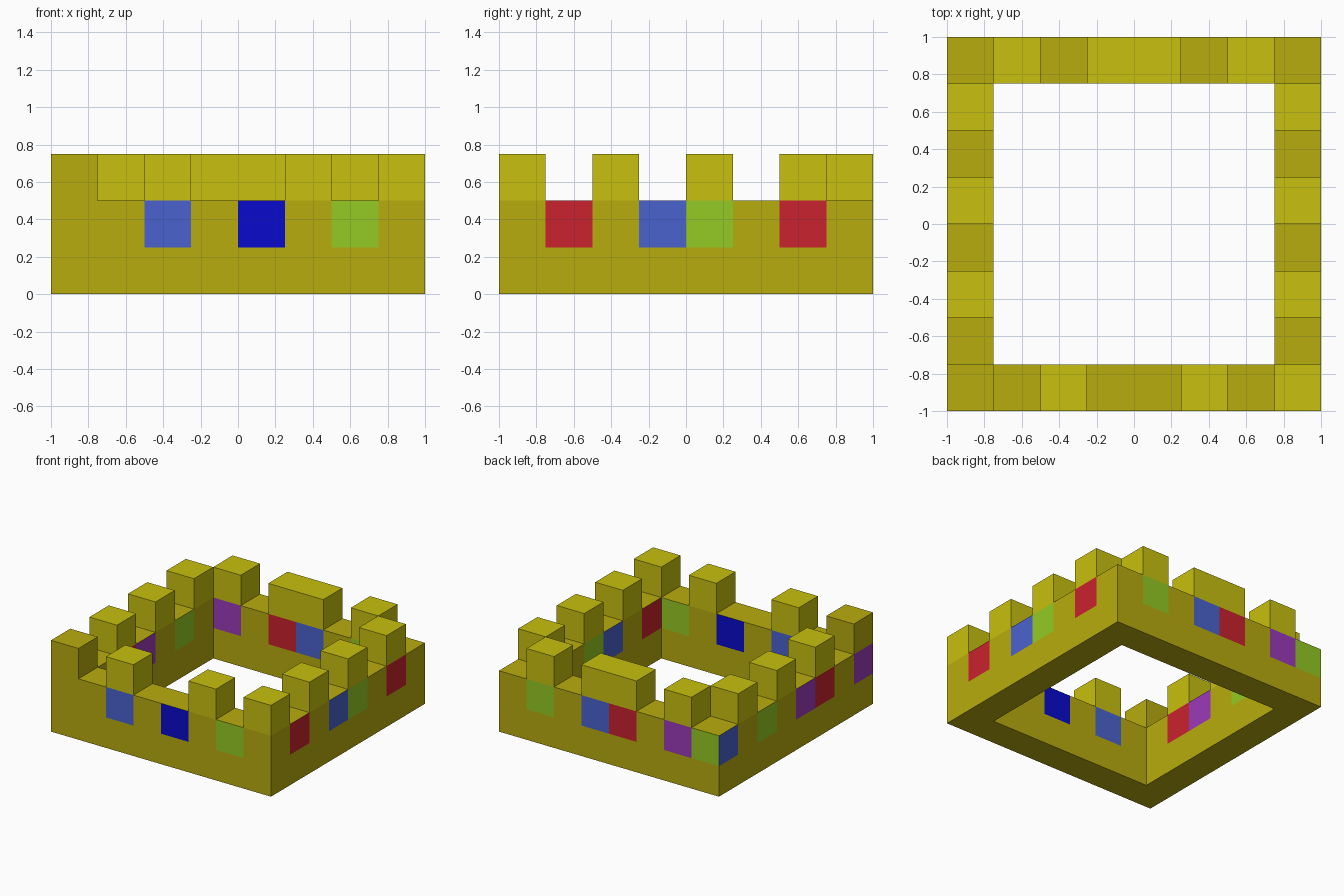
import bpy
import bmesh
from mathutils import Vector

cube = bpy.data.objects.get("Cube")
if cube:
    bpy.data.objects.remove(cube, do_unlink=True)

CELL = 0.25


def material(name, rgb):
    """Flat colour given as 0-255 sRGB, stored as linear."""
    lin = [((c / 255 + 0.055) / 1.055) ** 2.4 if c > 10 else c / 255 / 12.92 for c in rgb]
    mat = bpy.data.materials.new(name)
    mat.use_nodes = True
    mat.diffuse_color = (*lin, 1)
    bsdf = mat.node_tree.nodes["Principled BSDF"]
    bsdf.inputs["Base Color"].default_value = (*lin, 1)
    bsdf.inputs["Roughness"].default_value = 0.8
    return mat


MATS = {
    ".": material("gold", (184, 172, 14)),
    "T": material("bright_gold", (200, 192, 14)),
    "R": material("ruby_red", (202, 34, 46)),
    "B": material("sapphire_blue", (75, 98, 206)),
    "D": material("deep_blue", (10, 10, 205)),
    "G": material("lime_green", (149, 202, 36)),
    "P": material("amethyst_purple", (156, 58, 186)),
}
KEYS = list(MATS)

# Jewels along each wall, from -x to +x or from -y to +y
JEWELS = {
    "front": "..B.D.G.",
    "back": "GP.RB.G.",
    "left": "P.RP.G.B",
    "right": ".R.BG.R.",
}

# Merlons as wall: (first cell, cells long)
MERLONS = {
    "front": [(2, 1), (5, 1), (7, 1)],
    "back": [(1, 1), (3, 2), (6, 1)],
    "left": [(2, 1), (4, 1), (6, 1)],
    "right": [(2, 1), (4, 1), (6, 1)],
}


def add_object(name, bm, mats):
    mesh = bpy.data.meshes.new(name)
    bm.to_mesh(mesh)
    bm.free()
    for mat in mats:
        mesh.materials.append(mat)
    obj = bpy.data.objects.new(name, mesh)
    bpy.context.collection.objects.link(obj)
    return obj


def block(name, i, j, nx, key):
    """Merlon nx cells long in x, standing on the wall at cell (i, j)."""
    bm = bmesh.new()
    bmesh.ops.create_cube(bm, size=CELL)
    bmesh.ops.scale(bm, vec=(nx, 1, 1), verts=bm.verts)
    centre = Vector(((i + nx / 2) * CELL - 1, (j + 0.5) * CELL - 1, 2.5 * CELL))
    bmesh.ops.translate(bm, vec=centre, verts=bm.verts)
    return add_object(name, bm, [MATS[key]])


# Square ring of cells raised by two layers
bm = bmesh.new()
bmesh.ops.create_grid(bm, x_segments=8, y_segments=8, size=1)
inner = [f for f in bm.faces if max(map(abs, f.calc_center_median()[:2])) < 1 - CELL]
bmesh.ops.delete(bm, geom=inner, context="FACES")
top = bm.faces[:]
for layer in range(2):
    result = bmesh.ops.extrude_face_region(bm, geom=top, use_keep_orig=True)["geom"]
    verts = [g for g in result if isinstance(g, bmesh.types.BMVert)]
    top = [g for g in result if isinstance(g, bmesh.types.BMFace)]
    bmesh.ops.translate(bm, vec=(0, 0, CELL), verts=verts)
hidden = [f for f in bm.faces if all(abs(v.co.z - CELL) < 0.01 for v in f.verts)]
bmesh.ops.delete(bm, geom=hidden, context="FACES_ONLY")
bmesh.ops.recalc_face_normals(bm, faces=bm.faces)

# Jewels on the upright faces of the upper layer
bm.normal_update()
for face in bm.faces:
    c, n = face.calc_center_median(), face.normal
    if abs(n.z) > 0.5 or c.z < CELL:
        continue
    if abs(n.y) > 0.5:
        wall, along = ("front" if c.y < 0 else "back"), c.x
    else:
        wall, along = ("left" if c.x < 0 else "right"), c.y
    face.material_index = KEYS.index(JEWELS[wall][int((along + 1) / CELL)])
add_object("crown_band", bm, MATS.values())

# Merlons on top, with one plain gold corner
for wall, runs in MERLONS.items():
    for n, (start, length) in enumerate(runs, 1):
        name = f"{wall}_merlon_{n}"
        if wall in ("front", "back"):
            block(name, start, 0 if wall == "front" else 7, length, "T")
        else:
            block(name, 0 if wall == "left" else 7, start, 1, "T")
block("corner_merlon", 0, 0, 1, ".")
